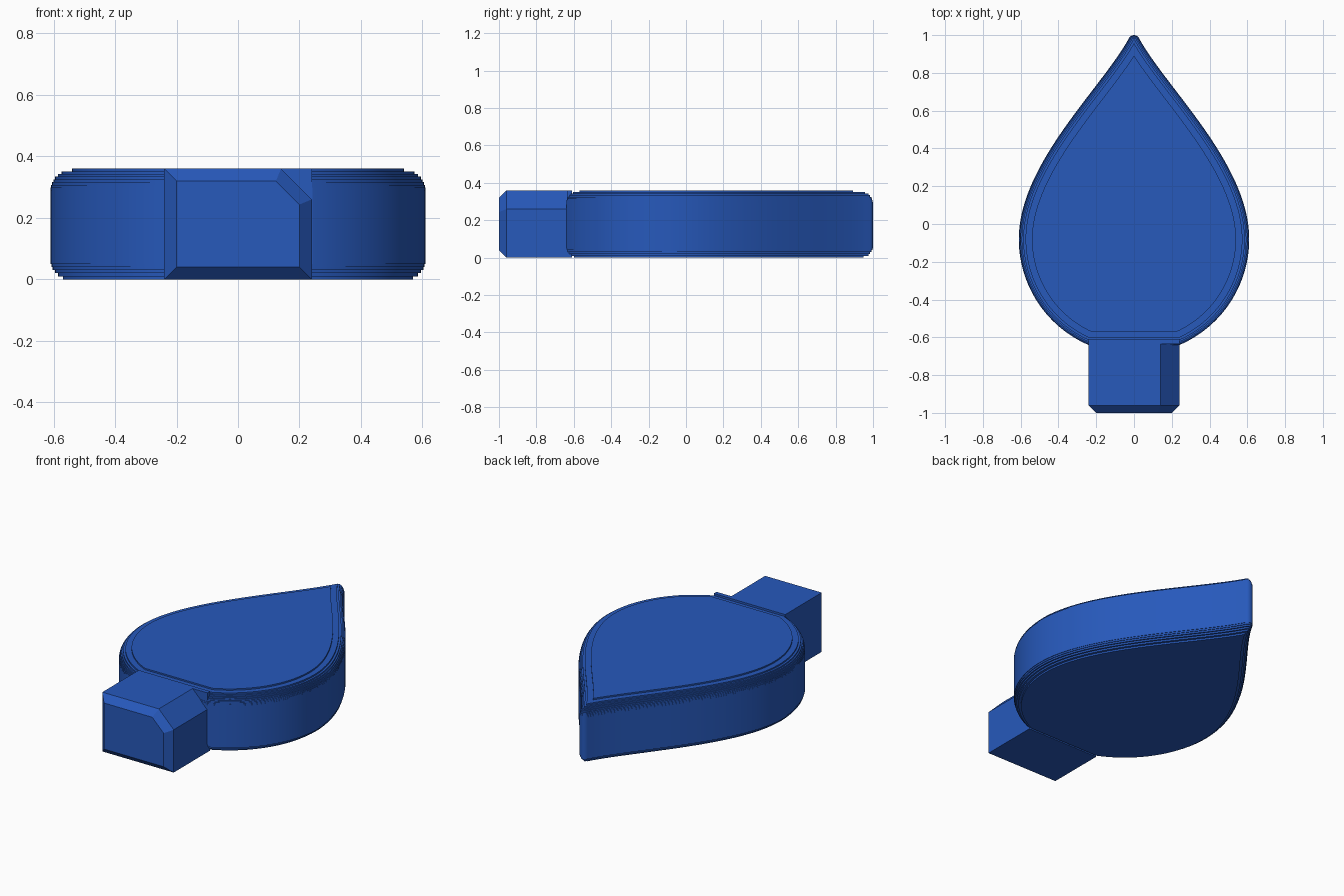
import bpy, bmesh, math
from mathutils import Vector

if "Cube" in bpy.data.objects:
    bpy.data.objects.remove(bpy.data.objects["Cube"])

blue = bpy.data.materials.new("royal blue")
blue.diffuse_color = (0.02, 0.1, 0.5, 1)
blue.use_nodes = True
blue.node_tree.nodes["Principled BSDF"].inputs["Base Color"].default_value = blue.diffuse_color

R, CY, FRONT = 0.61, -0.08, -0.64      # round end radius, its centre, flat front


def loft(name, rings, smooth=None):
    """Skin a stack of closed rings and cap both ends."""
    bm = bmesh.new()
    loops = [[bm.verts.new(p) for p in ring] for ring in rings]
    n = len(loops[0])
    for a, b in zip(loops, loops[1:]):
        for i in range(n):
            j = (i + 1) % n
            bm.faces.new((a[i], a[j], b[j], b[i]))
    bm.faces.new(loops[0][::-1])
    bm.faces.new(loops[-1])
    bmesh.ops.remove_doubles(bm, verts=bm.verts, dist=1e-5)
    bmesh.ops.recalc_face_normals(bm, faces=bm.faces)
    me = bpy.data.meshes.new(name)
    bm.to_mesh(me)
    bm.free()
    me.materials.append(blue)
    ob = bpy.data.objects.new(name, me)
    bpy.context.collection.objects.link(ob)
    if smooth:
        bpy.context.view_layer.objects.active = ob
        ob.select_set(True)
        bpy.ops.object.shade_smooth_by_angle(angle=math.radians(smooth))
        ob.select_set(False)
    return ob


def drop_outline(d):
    """Teardrop outline with a flat front, inset by d."""
    half = []
    # round end
    a0 = math.asin((FRONT - CY + d) / (R - d))
    for i in range(28):
        a = a0 * (1 - i / 28)
        half.append(Vector(((R - d) * math.cos(a), CY + (R - d) * math.sin(a))))
    # sides sweeping to the point
    p = [Vector(c) for c in ((R, CY), (R, 0.32), (0.17, 0.72), (0.0265, 0.984))]
    for i in range(37):
        t = i / 36
        s = 1 - t
        q = s**3 * p[0] + 3 * s * s * t * p[1] + 3 * s * t * t * p[2] + t**3 * p[3]
        tan = s * s * (p[1] - p[0]) + 2 * s * t * (p[2] - p[1]) + t * t * (p[3] - p[2])
        tan.normalize()
        half.append(q - d * Vector((tan.y, -tan.x)))
    # rounded tip
    for i in range(1, 6):
        a = math.radians(28 + 62 * i / 6)
        half.append(Vector((0, 0.97)) + (0.03 - d) * Vector((math.cos(a), math.sin(a))))
    # where the inset sides cross the middle, gather the rest into one point
    apex = 0.97 + 0.03 - d
    for k in range(28, len(half)):
        if half[k].x <= 0:
            u, v = half[k - 1], half[k]
            apex = u.y + (v.y - u.y) * u.x / (u.x - v.x)
            for m in range(k, len(half)):
                half[m] = Vector((0, apex))
            break
    return half + [Vector((0, apex))] + [Vector((-q.x, q.y)) for q in reversed(half)]


# Body: terraced rounding at the bottom and top, straight wall between
steps = [(0.04, 0.0), (0.025, 0.01), (0.015, 0.02), (0.007, 0.03), (0.003, 0.04), (0.0, 0.05)]
for i in range(1, 9):
    z = 0.07 * i / 8
    steps.append((0.07 - math.sqrt(max(0, 0.07**2 - z * z)), 0.29 + 0.07 * (i - 1) / 8))
tops = [z for _, z in steps[1:]] + [0.36]
rings = []
for (d, z), z_top in zip(steps, tops):
    outline = drop_outline(d)
    rings += [[(q.x, q.y, z) for q in outline], [(q.x, q.y, z_top) for q in outline]]
loft("drop_body", rings, 20)


# Stem: block with one chamfered long edge and a bevelled front end
def stem_ring(y, d):
    x, lo, hi, diag = 0.24 - d, d, 0.36 - d, 0.5 - d * math.sqrt(2)
    return [(-x, y, lo), (x, y, lo), (x, y, diag - x), (diag - hi, y, hi), (-x, y, hi)]


loft("stem", [stem_ring(-1.0, 0.04), stem_ring(-0.96, 0), stem_ring(-0.636, 0)])

# Collar: full rectangular block joining the stem to the body
loft("stem_collar", [[(x, y, z) for x, z in ((-0.24, 0), (0.24, 0), (0.24, 0.36), (-0.24, 0.36))]
                     for y in (-0.636, -0.61)])
